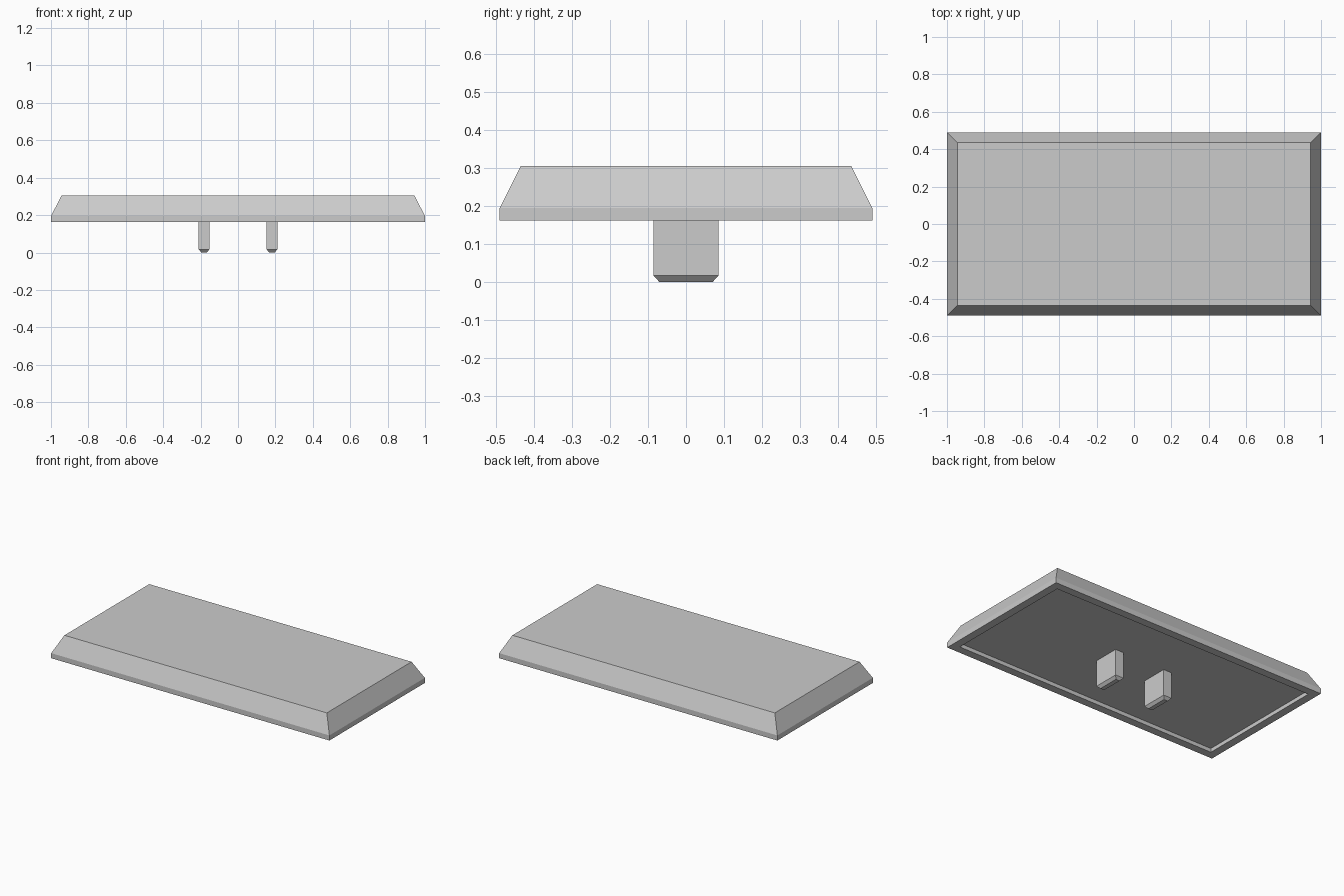
import bpy, bmesh

cube = bpy.data.objects.get("Cube")
if cube:
    bpy.data.objects.remove(cube, do_unlink=True)

GREY = (0.6, 0.6, 0.6, 1.0)
mat = bpy.data.materials.new("plain grey")
mat.diffuse_color = GREY
mat.use_nodes = True
mat.node_tree.nodes["Principled BSDF"].inputs["Base Color"].default_value = GREY


def loft(name, sections, cx=0.0):
    """Stack rectangles (half x, half y, z) into a closed flat-faced solid."""
    bm = bmesh.new()
    rings = [[bm.verts.new((cx + sx * hx, sy * hy, z))
              for sx, sy in ((-1, -1), (1, -1), (1, 1), (-1, 1))]
             for hx, hy, z in sections]
    for a, b in zip(rings, rings[1:]):
        for i in range(4):
            j = (i + 1) % 4
            bm.faces.new((a[i], a[j], b[j], b[i]))
    bm.faces.new(rings[0][::-1])
    bm.faces.new(rings[-1])
    bmesh.ops.recalc_face_normals(bm, faces=bm.faces)
    mesh = bpy.data.meshes.new(name)
    bm.to_mesh(mesh)
    bm.free()
    mesh.materials.append(mat)
    obj = bpy.data.objects.new(name, mesh)
    bpy.context.collection.objects.link(obj)
    return obj


# Slab: recessed underside, rim, short upright edge, sloped border, flat top
FLOOR = 0.187
loft("slab", [(0.948, 0.438, FLOOR), (0.948, 0.438, 0.162),
              (1.0, 0.49, 0.162), (1.0, 0.49, 0.195),
              (0.943, 0.435, 0.305)])

# Two pegs with chamfered tips, seated in the recess
for side, x in (("left", 0.1815), ("right", -0.1815)):
    loft(side + "_peg", [(0.014, 0.07, 0.0), (0.0295, 0.086, 0.017),
                         (0.0295, 0.086, FLOOR + 0.004)], x)
